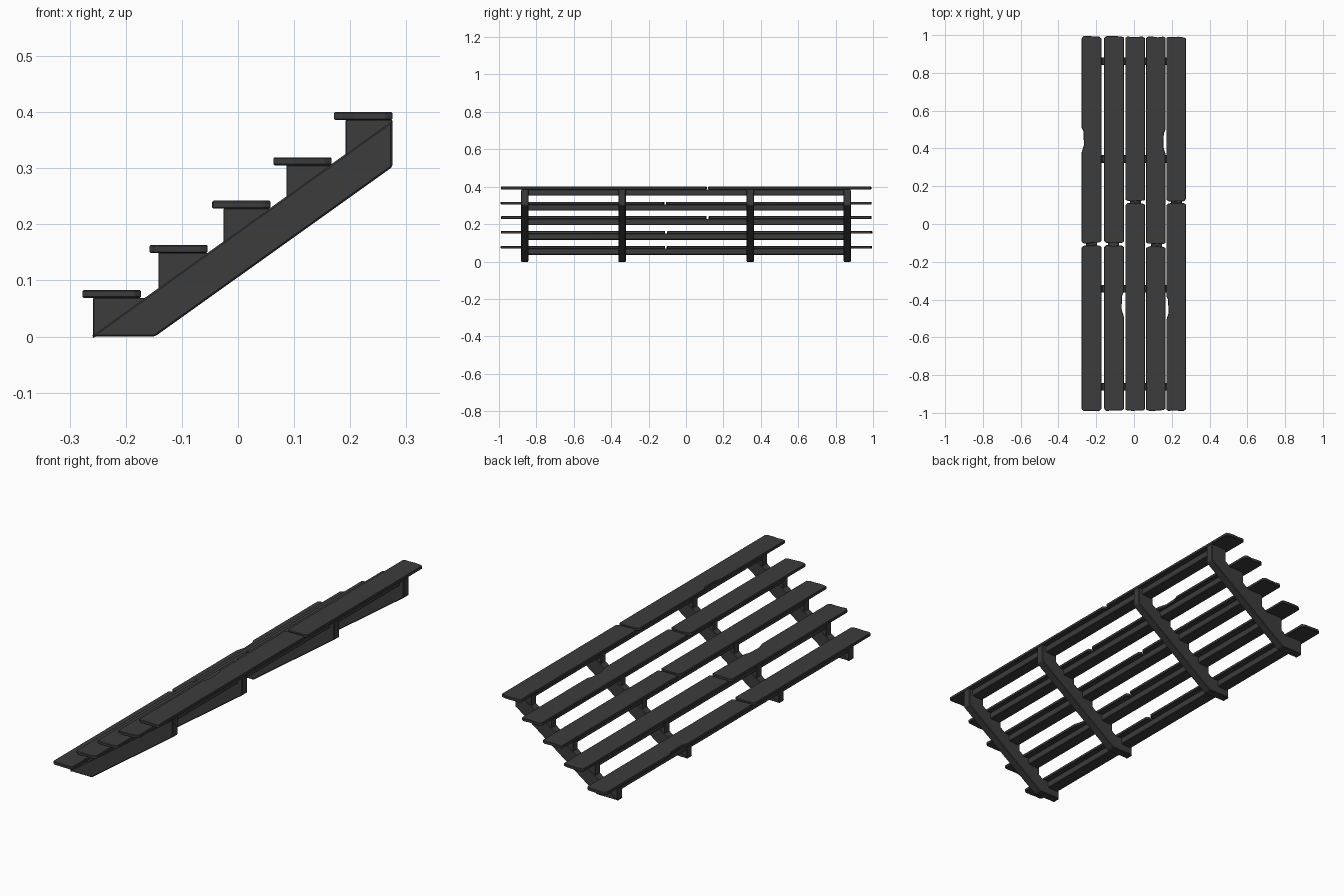
import bpy, bmesh, random
from mathutils import Vector

random.seed(4)
cube = bpy.data.objects.get("Cube")
if cube:
    bpy.data.objects.remove(cube)

# Single dark timber colour
wood = bpy.data.materials.new("charcoal_wood")
wood.use_nodes = True
colour = (0.045, 0.045, 0.045, 1)
wood.diffuse_color = colour
bsdf = wood.node_tree.nodes["Principled BSDF"]
bsdf.inputs["Base Color"].default_value = colour
bsdf.inputs["Roughness"].default_value = 0.9


def prism(name, outline, direction, bevel):
    """Extrude a closed outline along a direction and soften its edges."""
    bm = bmesh.new()
    face = bm.faces.new([bm.verts.new(p) for p in outline])
    moved = bmesh.ops.extrude_face_region(bm, geom=[face])["geom"]
    verts = [v for v in moved if isinstance(v, bmesh.types.BMVert)]
    bmesh.ops.translate(bm, verts=verts, vec=Vector(direction))
    bmesh.ops.recalc_face_normals(bm, faces=bm.faces)
    mesh = bpy.data.meshes.new(name)
    bm.to_mesh(mesh)
    bm.free()
    mesh.materials.append(wood)
    obj = bpy.data.objects.new(name, mesh)
    bpy.context.collection.objects.link(obj)
    mod = obj.modifiers.new("soft_edges", "BEVEL")
    mod.width = bevel
    mod.segments = 1
    return obj


def side_prism(name, profile, y, half, bevel=0.003):
    """Prism with an x-z profile, centred on y."""
    return prism(name, [(x, y - half, z) for x, z in profile], (0, 2 * half, 0), bevel)


def plank(name, x0, x1, y0, y1, z0, z1, notches):
    """Board with worn ends and optional chips (side, y) in its long edges."""
    def wear(a):
        return random.uniform(-a, a)

    def end(y, inward):
        pts = []
        for t in (0.0, 0.12, 0.35, 0.6, 0.88, 1.0):
            corner = 0.012 if t in (0.0, 1.0) else 0.004
            pts.append((x0 + (x1 - x0) * t, y + inward * (corner + wear(0.003)), z0))
        return pts

    def edge(x, inward, side):
        pts = []
        for s, y in notches:
            if s == side:
                for dy, depth in ((-0.07, 0), (-0.03, 0.012), (0.04, 0.009), (0.06, 0)):
                    pts.append((x + inward * depth, y + dy, z0))
        return pts

    outline = end(y0, 1) + edge(x1, -1, "right")
    outline += end(y1, -1)[::-1] + edge(x0, 1, "left")[::-1]
    return prism(name, outline, (0, 0, z1 - z0), 0.002)


# Sloping stringers
stringer_rows = (-0.862, -0.342, 0.344, 0.862)
slope = [(-0.262, 0.0), (-0.148, 0.0), (0.275, 0.302), (0.275, 0.385)]
for i, y in enumerate(stringer_rows):
    side_prism(f"stringer_{i + 1}", slope, y, 0.02)

# Steps: tread start, block front, tread underside, joint between the two boards
steps = [(-0.277, -0.258, 0.069, -0.107), (-0.158, -0.142, 0.149, -0.107),
         (-0.046, -0.026, 0.228, 0.115), (0.063, 0.086, 0.305, -0.112),
         (0.171, 0.192, 0.386, 0.115)]
chips = {(0, 1): [("left", 0.45)], (1, 0): [("right", -0.42)],
         (3, 1): [("right", 0.44)], (4, 0): [("left", -0.44)]}

for n, (x, front, z, joint) in enumerate(steps):
    # Wedge blocks filling the corner between stringer and tread
    low = 0.711 * (front + 0.262)
    back = min(z / 0.711 - 0.262, 0.275)
    wedge = [(front, low - 0.006), (front, z), (back, z), (back, z - 0.006)]
    for i, y in enumerate(stringer_rows):
        side_prism(f"step_block_{n + 1}_{i + 1}", wedge, y, 0.018, 0.001)

    # Long beam under the tread
    beam = [(front + 0.004, z - 0.033), (front + 0.004, z),
            (front + 0.062, z), (front + 0.062, z - 0.033)]
    side_prism(f"tread_beam_{n + 1}", beam, 0, 0.862)

    # Two boards meeting at a worn joint
    spans = ((-0.992, joint - 0.002), (joint + 0.002, 0.998 - 0.003 * (n > 1)))
    for k, (y0, y1) in enumerate(spans):
        plank(f"tread_{n + 1}_{'front' if k == 0 else 'rear'}", x, x + 0.104,
              y0, y1, z, z + 0.014, chips.get((n, k), []))
